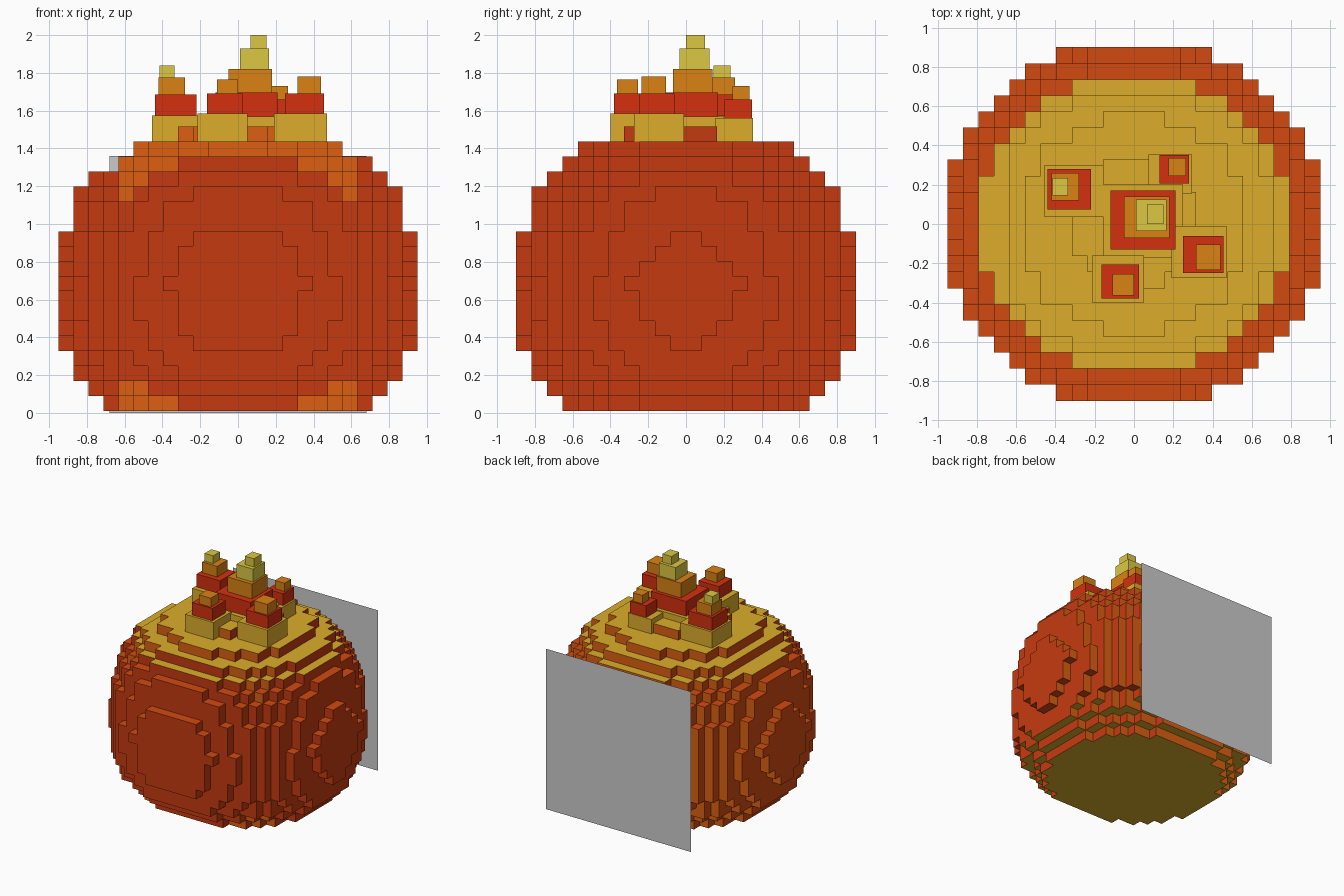
import bpy, bmesh
from mathutils import Vector

if "Cube" in bpy.data.objects:
    bpy.data.objects.remove(bpy.data.objects["Cube"])

def material(name, hexcode):
    m = bpy.data.materials.new(name)
    srgb = [int(hexcode[i:i + 2], 16) / 255 for i in (0, 2, 4)]
    lin = [c / 12.92 if c <= 0.04045 else ((c + 0.055) / 1.055) ** 2.4 for c in srgb]
    m.diffuse_color = (*lin, 1)
    m.use_nodes = True
    m.node_tree.nodes["Principled BSDF"].inputs["Base Color"].default_value = m.diffuse_color
    return m

RED = material("body_red", "C53A10")
ORANGE = material("body_orange", "DC6012")
RUST = material("ledge_rust", "D24A10")
GOLD = material("gold", "DCAE2B")
FLAME_RED = material("flame_red", "D4300F")
FLAME_ORANGE = material("flame_orange", "DA8214")
FLAME_YELLOW = material("flame_yellow", "DCC843")

def make_object(name, bm, mats):
    bmesh.ops.remove_doubles(bm, verts=bm.verts, dist=1e-4)
    me = bpy.data.meshes.new(name)
    bm.to_mesh(me)
    bm.free()
    for m in mats:
        me.materials.append(m)
    ob = bpy.data.objects.new(name, me)
    bpy.context.collection.objects.link(ob)
    return ob

# Blocky ball: each layer is a rounded outline whose size is set by SIZE
CELL = Vector((0.0792, 0.0818, 0.0793))
BASE = 0.01
SIZE = [.50, .63, .76, .81, .876, .91, .935, .94, .96, .92, .90, .876,
        .82, .80, .735, .63, .51, .32, .105]
P = 2.15
filled = set()
for k, size in enumerate(SIZE):
    for i in range(-12, 12):
        for j in range(-11, 11):
            if k == 16 and i == -9:
                continue
            if (abs(i + .5) / 12.25) ** P + (abs(j + .5) / 11.45) ** P < size:
                filled.add((i, j, k))

def face_material(cell, axis, sign):
    i, j, k = cell
    if axis == 2:
        if sign > 0:
            return 3 if k >= 15 else 2
        return 3 if k <= 3 else 2
    if axis == 0:
        return 0 if sign > 0 else 2
    if sign > 0:
        return 1
    return 1 if abs(j + .5) < 7 and abs(i + .5) < 8 else 0

bm = bmesh.new()
for cell in sorted(filled):
    for axis in range(3):
        for sign in (-1, 1):
            near = list(cell)
            near[axis] += sign
            if tuple(near) in filled:
                continue
            u, v = (axis + 1) % 3, (axis + 2) % 3
            quad = []
            for du, dv in ((0, 0), (1, 0), (1, 1), (0, 1))[::sign]:
                p = list(cell)
                p[axis] += sign > 0
                p[u] += du
                p[v] += dv
                quad.append(bm.verts.new((p[0] * CELL.x, p[1] * CELL.y,
                                          BASE + p[2] * CELL.z)))
            bm.faces.new(quad).material_index = face_material(cell, axis, sign)
make_object("blocky_ball", bm, [RED, ORANGE, RUST, GOLD])

# Flame stacks: boxes as (x0, x1, y0, y1, top), bottom to top
STACKS = {
    "centre_flame": [(-.155, .25, -.17, .20, 1.57), (-.12, .21, -.13, .17, 1.695),
                     (-.05, .18, -.07, .14, 1.82), (.01, .165, -.035, .125, 1.93),
                     (.065, .15, 0, .1, 2.0)],
    "left_flame": [(-.455, -.155, .035, .30, 1.575), (-.44, -.22, .075, .28, 1.685),
                   (-.42, -.28, .12, .26, 1.775), (-.415, -.335, .145, .235, 1.84)],
    "back_flame": [(.075, .295, .155, .355, 1.56), (.13, .28, .205, .35, 1.66),
                   (.175, .265, .245, .335, 1.73)],
    "right_flame": [(.19, .47, -.275, -.01, 1.585), (.25, .455, -.25, -.06, 1.69),
                    (.315, .44, -.235, -.105, 1.78)],
    "front_flame": [(-.215, .05, -.40, -.16, 1.585), (-.165, .025, -.38, -.205, 1.69),
                    (-.11, 0, -.365, -.255, 1.765)],
}
for name, boxes in STACKS.items():
    bm = bmesh.new()
    bottom = 1.438
    for n, (x0, x1, y0, y1, top) in enumerate(boxes):
        made = bmesh.ops.create_cube(bm, size=1)["verts"]
        for vert in made:
            vert.co = Vector(((x0 + x1) / 2 + vert.co.x * (x1 - x0),
                              (y0 + y1) / 2 + vert.co.y * (y1 - y0),
                              (bottom + top) / 2 + vert.co.z * (top - bottom)))
        for f in {f for vert in made for f in vert.link_faces}:
            f.material_index = min(n, 3)
        bottom = top
    make_object(name, bm, [GOLD, FLAME_RED, FLAME_ORANGE, FLAME_YELLOW])

# Flat grey panel against the back
bm = bmesh.new()
bm.faces.new([bm.verts.new((x, .903, z)) for x, z in
              ((.68, 0), (-.68, 0), (-.68, 1.36), (.68, 1.36))])
make_object("back_panel", bm, [])
